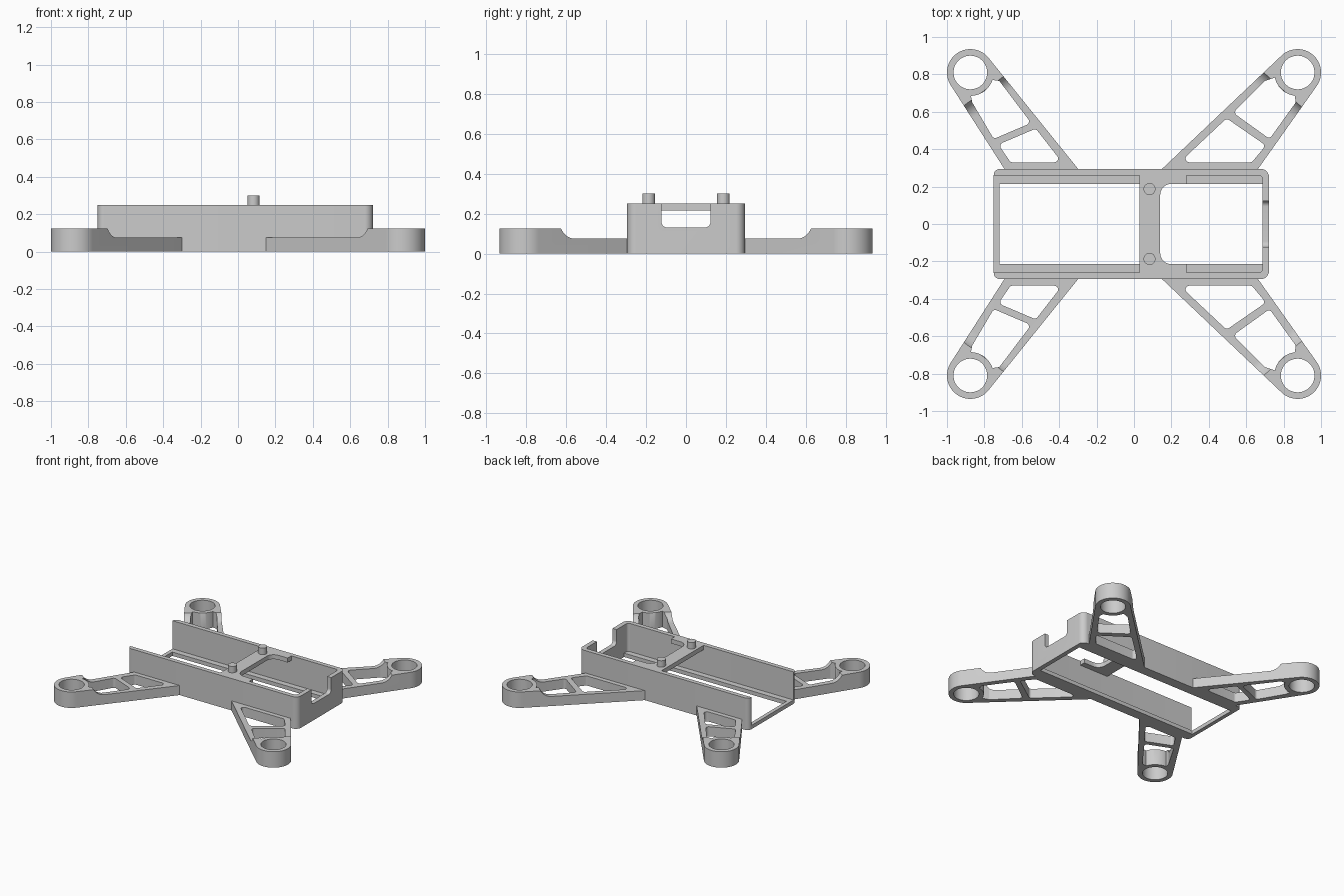
import bpy, bmesh
from math import sin, cos, acos, atan2, pi, radians
from mathutils import Vector, Matrix

if "Cube" in bpy.data.objects:
    bpy.data.objects.remove(bpy.data.objects["Cube"])

grey = bpy.data.materials.new("matte grey")
grey.use_nodes = True
grey.diffuse_color = (0.6, 0.6, 0.6, 1)
grey.node_tree.nodes["Principled BSDF"].inputs["Base Color"].default_value = grey.diffuse_color


def rounded(corners, steps=8):
    """Polygon from (x, y, radius) corners, with true arcs at the corners."""
    pts, n = [], len(corners)
    for i, (x, y, r) in enumerate(corners):
        p = Vector((x, y))
        if r == 0:
            pts.append(p)
            continue
        u = (Vector(corners[i - 1][:2]) - p).normalized()
        v = (Vector(corners[(i + 1) % n][:2]) - p).normalized()
        half = acos(max(-1, min(1, u.dot(v)))) / 2
        t, w = r * cos(half) / sin(half), sin(half)
        a, b = p + u * t, p + v * t
        for k in range(steps + 1):
            f = k / steps
            ka, kp, kb = (1 - f) ** 2, 2 * f * (1 - f) * w, f * f
            pts.append((a * ka + p * kp + b * kb) / (ka + kp + kb))
    return pts


def arc(c, r, a0, a1, steps):
    return [c + r * Vector((cos(a0 + (a1 - a0) * k / steps), sin(a0 + (a1 - a0) * k / steps)))
            for k in range(steps + 1)]


def finish(obj):
    obj.data.shade_smooth()
    obj.data.set_sharp_from_angle(angle=radians(30))


def prism(name, loop, z0, z1, matrix=Matrix.Identity(4)):
    """Extrude one closed outline into a solid."""
    bm = bmesh.new()
    low = [bm.verts.new((p[0], p[1], z0)) for p in loop]
    high = [bm.verts.new((p[0], p[1], z1)) for p in loop]
    bm.faces.new(low)
    bm.faces.new(high)
    for i in range(len(loop)):
        bm.faces.new((low[i - 1], low[i], high[i], high[i - 1]))
    bm.transform(matrix)
    bmesh.ops.recalc_face_normals(bm, faces=bm.faces[:])
    mesh = bpy.data.meshes.new(name)
    bm.to_mesh(mesh)
    bm.free()
    mesh.materials.append(grey)
    obj = bpy.data.objects.new(name, mesh)
    bpy.context.collection.objects.link(obj)
    finish(obj)
    return obj


def cut(obj, cutter):
    cutter.hide_render = True
    mod = obj.modifiers.new("cut", 'BOOLEAN')
    mod.operation, mod.solver, mod.object = 'DIFFERENCE', 'EXACT', cutter
    graph = bpy.context.evaluated_depsgraph_get()
    mesh = bpy.data.meshes.new_from_object(obj.evaluated_get(graph))
    obj.modifiers.clear()
    obj.data = mesh
    bpy.data.objects.remove(cutter)
    finish(obj)


def axes(x, y, z):
    return Matrix((x, y, z)).transposed().to_4x4()


BACK, END, OUT, IN, LIP = -0.75, 0.722, 0.295, 0.26, 0.215
TOP, THICK = 0.25, 0.035

# Side walls joined by the end wall, with a rounded notch in the end
walls = prism("body_walls", rounded([
    (BACK, -OUT, 0.034), (END, -OUT, 0.045), (END, OUT, 0.045), (BACK, OUT, 0.034),
    (BACK, IN, 0), (END - THICK, IN, 0.02), (END - THICK, -IN, 0.02), (BACK, -IN, 0)]), 0, TOP)
cut(walls, prism("notch_cutter", rounded([
    (-0.123, 0.13, 0.03), (0.123, 0.13, 0.03), (0.123, 0.4, 0), (-0.123, 0.4, 0)]),
    0.6, 0.8, axes((0, 1, 0), (0, 0, 1), (1, 0, 0))))

# Bottom ledge and low end strip
inner_end = END - THICK
prism("bottom_ledge", [
    (BACK, -IN), (inner_end, -IN), (inner_end, -LIP), (BACK + 0.03, -LIP),
    (BACK + 0.03, LIP), (inner_end, LIP), (inner_end, IN), (BACK, IN)], 0, 0.03)

# Top bridge with filleted arms, and two posts
prism("top_bridge", rounded([
    (0.03, -IN, 0), (0.28, -IN, 0), (0.28, -LIP, 0), (0.14, -LIP, 0.06),
    (0.14, LIP, 0.06), (0.28, LIP, 0), (0.28, IN, 0), (0.03, IN, 0)]), TOP - THICK, TOP)
for side, label in ((1, "back"), (-1, "front")):
    prism(label + "_post", arc(Vector((0.083, side * 0.187)), 0.032, 0, 2 * pi, 32)[:-1], TOP - 0.01, 0.3)


def arm(name, sy, centre, outer_root, inner_root, hole_near, hole_far):
    c, ring = Vector(centre), 0.125
    sx = 1 if c.x > 0 else -1
    root_mid = Vector(((outer_root + inner_root) / 2, 0.29))
    axis = (c - root_mid).normalized()
    flip = Matrix.Diagonal((1, sy, 1, 1))

    def tangent(p, turn):
        d = p - c
        return atan2(d.y, d.x) + turn * acos(ring / d.length)
    # Outline: root, tangent edges and the round motor mount
    p_out, p_in = Vector((outer_root, 0.29)), Vector((inner_root, 0.29))
    a0, a1 = tangent(p_out, sx), tangent(p_in, -sx)
    sweep = (a1 - a0) * sx % (2 * pi) * sx
    obj = prism(name, [p_in, p_out] + arc(c, ring, a0, a0 + sweep, 40), 0, 0.125, flip)
    # Motor hole and two windows, the outer one following the ring
    facing = atan2(-axis.y, -axis.x)
    bow = arc(c, ring, facing - sx * radians(35), facing + sx * radians(35), 12)
    far = [(x, y, 0.02) for x, y in hole_far]
    far = far[:3] + [(p.x, p.y, 0) for p in bow] + far[3:]
    near = [(x, y, 0.02) for x, y in hole_near]
    for loop in (arc(c, 0.09, 0, 2 * pi, 48)[:-1], rounded(near), rounded(far)):
        cut(obj, prism("hole_cutter", loop, -0.1, 0.3, flip))
    # Lower the inner part of the arm with a concave ramp
    step, low, r = -0.122, 0.075, 0.09
    angle = acos(1 - 0.05 / r)
    ramp = arc(Vector((step - r * sin(angle), low + r)), r, angle - pi / 2, -pi / 2, 10)
    profile = [(step, 0.2)] + ramp + [(-1, low), (-1, 0.2)]
    place = flip @ Matrix.Translation((c.x, c.y, 0)) @ axes(
        (axis.x, axis.y, 0), (0, 0, 1), (axis.y, -axis.x, 0))
    cut(obj, prism("ramp_cutter", profile, -0.6, 0.6, place))


# Four arms, mirrored front to back
for sy, label in ((1, "back"), (-1, "front")):
    arm(label + "_right_arm", sy, (-0.875, 0.81), -0.69, -0.295,
        [(-0.66, 0.33), (-0.385, 0.33), (-0.525, 0.51), (-0.725, 0.425)],
        [(-0.75, 0.455), (-0.55, 0.54), (-0.72, 0.765), (-0.865, 0.65)])
    arm(label + "_left_arm", sy, (0.875, 0.81), 0.66, 0.145,
        [(0.63, 0.33), (0.245, 0.33), (0.495, 0.565), (0.705, 0.42)],
        [(0.725, 0.455), (0.53, 0.595), (0.70, 0.765), (0.865, 0.65)])
